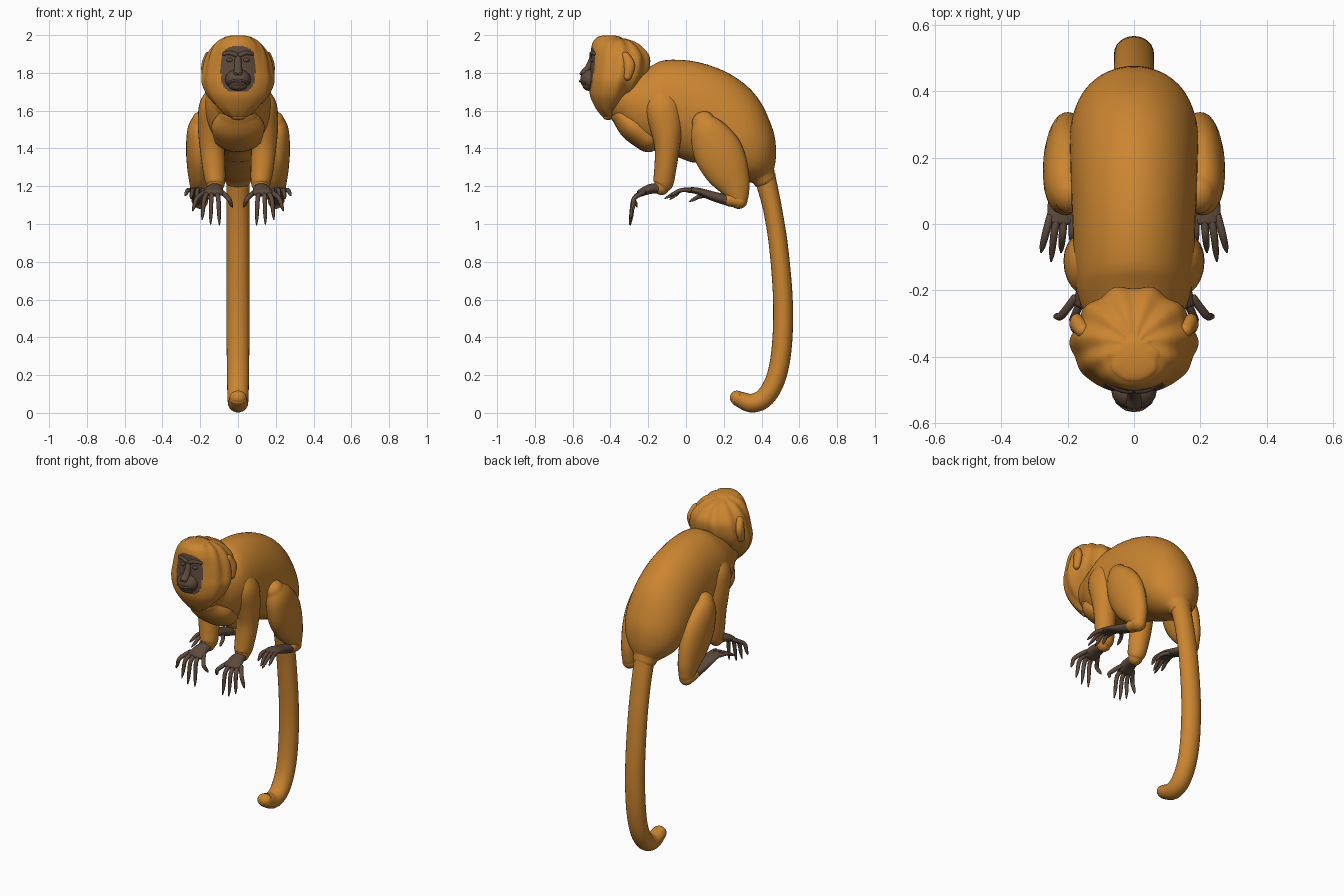
import bpy, bmesh, math
from mathutils import Vector as V


def material(name, rgb):
    m = bpy.data.materials.new(name)
    m.diffuse_color = (*rgb, 1)
    return m


FUR = material("orange fur", (0.60, 0.235, 0.030))
SKIN = material("dark brown skin", (0.110, 0.068, 0.045))


def spline(p, steps):
    """Catmull-Rom through tuples of any length."""
    out = []
    for i in range(len(p) - 1):
        a, b, c, d = p[max(i - 1, 0)], p[i], p[i + 1], p[min(i + 2, len(p) - 1)]
        for k in range(steps):
            t = k / steps
            out.append([0.5 * (2 * q + (r - o) * t + (2 * o - 5 * q + 4 * r - s) * t * t
                               + (3 * q - o - 3 * r + s) * t ** 3)
                        for o, q, r, s in zip(a, b, c, d)])
    return out + [list(p[-1])]


def loft(bm, rings, sides, cap=None):
    """Skin rings of (centre, half axis a, half axis b), with domed ends."""
    def dome(ring, neighbour):
        c, a, b = ring
        n = a.cross(b).normalized()
        n = n if n.dot(c - neighbour[0]) > 0 else -n
        h = cap if cap is not None else min(a.length, b.length)
        return [(c + n * h * math.sin(u), a * math.cos(u), b * math.cos(u))
                for u in (0.3, 0.6, 0.9, 1.2, 1.45)]
    rings = dome(rings[0], rings[1])[::-1] + rings + dome(rings[-1], rings[-2])
    rows = []
    for c, a, b in rings:
        rows.append([bm.verts.new(c + a * math.cos(u) + b * math.sin(u))
                     for u in (2 * math.pi * i / sides for i in range(sides))])
    for r0, r1 in zip(rows, rows[1:]):
        for i in range(sides):
            j = (i + 1) % sides
            bm.faces.new((r0[i], r0[j], r1[j], r1[i]))
    bm.faces.new(rows[0])
    bm.faces.new(rows[-1])


def tube(bm, pts, s=1, sides=24, steps=6):
    """Tube through (x, y, z, half width, half depth); s = -1 mirrors it."""
    p = spline(pts, steps)
    cs = [V((q[0] * s, q[1], q[2])) for q in p]
    rings = []
    for i, q in enumerate(p):
        t = (cs[min(i + 1, len(p) - 1)] - cs[max(i - 1, 0)]).normalized()
        a = V((1, 0, 0))
        a = (a - t * a.dot(t)).normalized()
        rings.append((cs[i], a * q[3], t.cross(a) * q[4]))
    loft(bm, rings, sides)


def ball(bm, c, r):
    v = bmesh.ops.create_uvsphere(bm, u_segments=20, v_segments=12, radius=1)["verts"]
    for w in v:
        w.co = V((w.co.x * r[0] + c[0], w.co.y * r[1] + c[1], w.co.z * r[2] + c[2]))


def finish(name, bm, *mats):
    bmesh.ops.recalc_face_normals(bm, faces=bm.faces)
    for f in bm.faces:
        f.smooth = True
    me = bpy.data.meshes.new(name)
    bm.to_mesh(me)
    bm.free()
    ob = bpy.data.objects.new(name, me)
    bpy.context.collection.objects.link(ob)
    for m in mats:
        me.materials.append(m)
    return ob


# Torso, from neck to rump
bm = bmesh.new()
tube(bm, [(0, -.31, 1.67, .13, .14), (0, -.19, 1.635, .175, .225), (0, 0, 1.61, .185, .255),
          (0, .17, 1.535, .192, .25), (0, .29, 1.42, .19, .20), (0, .365, 1.32, .15, .135),
          (0, .41, 1.25, .075, .065)], sides=48)
finish("torso", bm, FUR)

# Chest ruff under the mane
bm = bmesh.new()
tube(bm, [(0, -.34, 1.58, .10, .06), (0, -.28, 1.52, .14, .08), (0, -.2, 1.46, .13, .08)])
finish("chest_ruff", bm, FUR)

# Tail, hanging down and curling forward at the tip
bm = bmesh.new()
tube(bm, [(0, .39, 1.36, .06, .06), (0, .425, 1.22, .06, .055), (0, .458, 1.08, .06, .05),
          (0, .49, .88, .06, .05), (0, .513, .6, .06, .052), (0, .508, .36, .06, .053),
          (0, .478, .19, .058, .052), (0, .42, .085, .056, .052), (0, .35, .052, .053, .05),
          (0, .285, .072, .047, .042), (0, .27, .08, .045, .038)])
finish("tail", bm, FUR)

# Head with mane: horizontal rings of (z, front y, back y, half width)
bm = bmesh.new()
rows = [(1.985, -.475, -.34, .075), (1.965, -.492, -.275, .108), (1.93, -.502, -.225, .14),
        (1.88, -.503, -.19, .168), (1.81, -.508, -.195, .184), (1.75, -.513, -.225, .187),
        (1.68, -.508, -.28, .16), (1.62, -.482, -.335, .112), (1.58, -.455, -.37, .066),
        (1.565, -.44, -.39, .04)]
loft(bm, [(V((0, (f + b) / 2, z)), V((w, 0, 0)), V((0, (b - f) / 2, 0)))
          for z, f, b, w in spline(rows, 10)], 128, cap=.014)
for v in bm.verts:  # soft wavy locks, fading out toward the face
    d = V((v.co.x, v.co.y + .36, 0))
    fade = min(max((v.co.y + .47) / .08, 0), 1)
    if d.length > .03:
        ang = math.atan2(abs(d.x), d.y)
        v.co += d.normalized() * fade * .006 * math.sin(11 * ang + 9 * v.co.z)
for f in bm.faces:  # bare face patch on the front
    c = f.calc_center_median()
    inside = abs(c.x / .092) ** 3 + abs((c.z - 1.82) / .122) ** 3 < 1
    f.material_index = int(inside and c.y < -.42)
finish("head_and_mane", bm, FUR, SKIN)

# Ears buried in the mane
for s, side in ((1, "right"), (-1, "left")):
    bm = bmesh.new()
    tube(bm, [(.155, -.32, 1.89, .022, .022), (.172, -.30, 1.84, .022, .03),
              (.172, -.31, 1.78, .02, .022)], s)
    finish(side + "_ear", bm, FUR)

# Muzzle, nose, brow, eyelids and lips
bm = bmesh.new()
ball(bm, (0, -.505, 1.765), (.068, .055, .055))
ball(bm, (0, -.515, 1.735), (.05, .033, .03))
tube(bm, [(0, -.495, 1.88, .018, .016), (0, -.515, 1.83, .02, .018), (0, -.546, 1.80, .024, .014)])
for s in (1, -1):
    tube(bm, [(.075, -.478, 1.90, .012, .01), (.04, -.496, 1.905, .012, .012),
              (.01, -.502, 1.895, .012, .01)], s, sides=12)
    ball(bm, (.042 * s, -.492, 1.868), (.02, .014, .013))
    ball(bm, (.012 * s, -.556, 1.795), (.009, .008, .007))
    tube(bm, [(.05, -.537, 1.748, .006, .005), (.025, -.556, 1.758, .006, .006),
              (0, -.561, 1.755, .006, .006)], s, sides=10)
finish("face", bm, SKIN)


def digit(bm, a, b, c, r, s):
    """Finger or toe with a knuckle and a thin claw."""
    tube(bm, [(*a, r, r), (*b, r * .95, r * .95), (*[(u + 2 * w) / 3 for u, w in zip(b, c)],
              r * .75, r * .75), (*c, r * .25, r * .25)], s, sides=10, steps=4)


for s, side in ((1, "right"), (-1, "left")):
    # Arm
    bm = bmesh.new()
    tube(bm, [(.12, -.13, 1.69, .05, .06), (.135, -.125, 1.62, .072, .095),
              (.138, -.105, 1.51, .074, .085), (.136, -.10, 1.40, .066, .066),
              (.127, -.11, 1.29, .06, .058), (.12, -.12, 1.22, .052, .054),
              (.12, -.13, 1.195, .042, .042)], s)
    finish(side + "_arm", bm, FUR)

    # Hand with five drooping fingers
    bm = bmesh.new()
    tube(bm, [(.12, -.14, 1.19, .036, .028), (.125, -.19, 1.185, .045, .026),
              (.13, -.24, 1.165, .055, .02)], s)
    for x, z, y in ((.03, 1.09, -.26), (.098, .995, -.295), (.145, 1.0, -.30),
                    (.19, 1.025, -.295), (.24, 1.07, -.28)):
        bx = .13 + (x - .13) * .45
        digit(bm, (bx, -.225, 1.168), (.13 + (x - .13) * .8, -.275, 1.135), (x, y, z), .013, s)
    finish(side + "_hand", bm, SKIN)

    # Folded hind leg: knee at the top, heel at the bottom
    bm = bmesh.new()
    tube(bm, [(.195, .09, 1.545, .05, .06), (.205, .115, 1.49, .064, .098),
              (.205, .165, 1.39, .07, .128), (.202, .215, 1.29, .066, .118),
              (.20, .255, 1.21, .056, .088), (.20, .275, 1.15, .046, .06),
              (.20, .28, 1.12, .04, .045)], s)
    tube(bm, [(.20, .285, 1.12, .042, .037), (.205, .23, 1.128, .042, .035)], s)
    finish(side + "_hind_leg", bm, FUR)

    # Foot with four long toes and a thumb
    bm = bmesh.new()
    tube(bm, [(.205, .22, 1.125, .036, .028), (.21, .14, 1.148, .04, .025),
              (.215, .06, 1.175, .045, .018), (.218, .01, 1.18, .044, .014)], s)
    for x, y, z in ((.185, -.06, 1.145), (.22, -.085, 1.13), (.25, -.112, 1.135),
                    (.28, -.085, 1.15)):
        bx = .218 + (x - .23) * .7
        digit(bm, (bx, .02, 1.18), ((bx + x) / 2, -.03, 1.178), (x, y, z), .012, s)
    digit(bm, (.19, .11, 1.15), (.155, .07, 1.145), (.14, .02, 1.12), .012, s)
    finish(side + "_foot", bm, SKIN)
